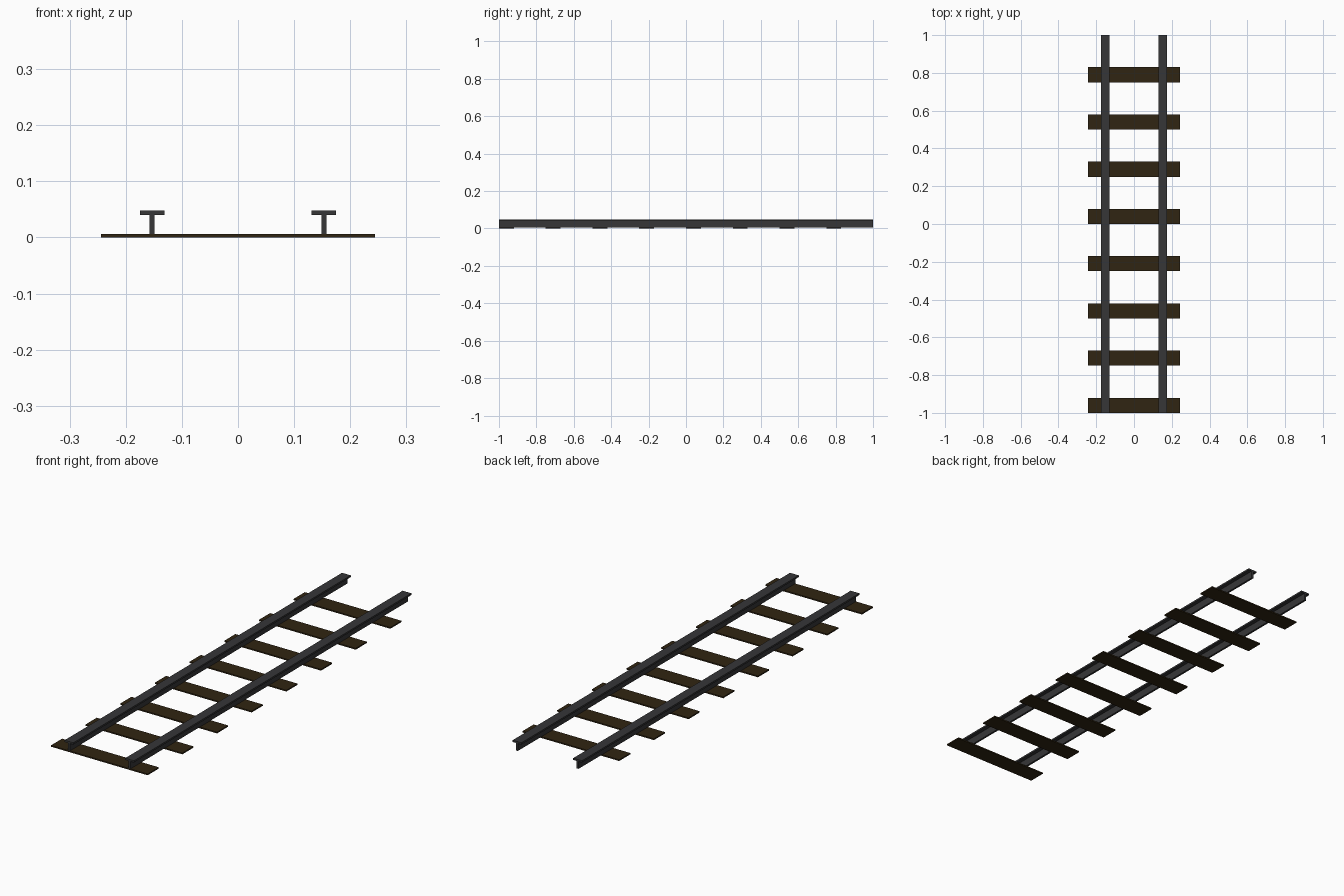
import bpy
import bmesh

cube = bpy.data.objects.get("Cube")
if cube:
    bpy.data.objects.remove(cube, do_unlink=True)

SLEEPER_TOP = 0.006
RAIL_TOP = 0.048
HEAD_BOTTOM = 0.04
GAUGE = 0.153


def make_material(name, rgb):
    mat = bpy.data.materials.new(name)
    mat.use_nodes = True
    color = (*rgb, 1.0)
    mat.diffuse_color = color
    mat.node_tree.nodes["Principled BSDF"].inputs["Base Color"].default_value = color
    return mat


steel = make_material("dark steel", (0.037, 0.037, 0.039))
wood = make_material("dark wood", (0.03, 0.018, 0.006))


def add_object(name, bm, mat):
    bmesh.ops.recalc_face_normals(bm, faces=bm.faces)
    mesh = bpy.data.meshes.new(name)
    bm.to_mesh(mesh)
    bm.free()
    mesh.materials.append(mat)
    obj = bpy.data.objects.new(name, mesh)
    bpy.context.collection.objects.link(obj)
    return obj


def extrude_along_y(name, outline, y0, y1, mat):
    bm = bmesh.new()
    face = bm.faces.new([bm.verts.new((x, y0, z)) for x, z in outline])
    result = bmesh.ops.extrude_face_region(bm, geom=[face], use_keep_orig=True)
    moved = [v for v in result["geom"] if isinstance(v, bmesh.types.BMVert)]
    bmesh.ops.translate(bm, verts=moved, vec=(0, y1 - y0, 0))
    return add_object(name, bm, mat)


# T-shaped rails: narrow web under a wide flat head
half = [(0.0045, SLEEPER_TOP), (0.0045, HEAD_BOTTOM),
        (0.022, HEAD_BOTTOM), (0.022, RAIL_TOP)]
t_profile = half + [(-x, z) for x, z in reversed(half)]
for name, side in (("left_rail", 1), ("right_rail", -1)):
    outline = [(x + side * GAUGE, z) for x, z in t_profile]
    extrude_along_y(name, outline, -1, 1, steel)

# Thin wooden sleepers, evenly spaced from the front end
plank = [(-0.244, 0), (0.244, 0), (0.244, SLEEPER_TOP), (-0.244, SLEEPER_TOP)]
for i in range(8):
    start = -1 + 0.25 * i
    extrude_along_y(f"sleeper_{i + 1}", plank, start, start + 0.08, wood)
